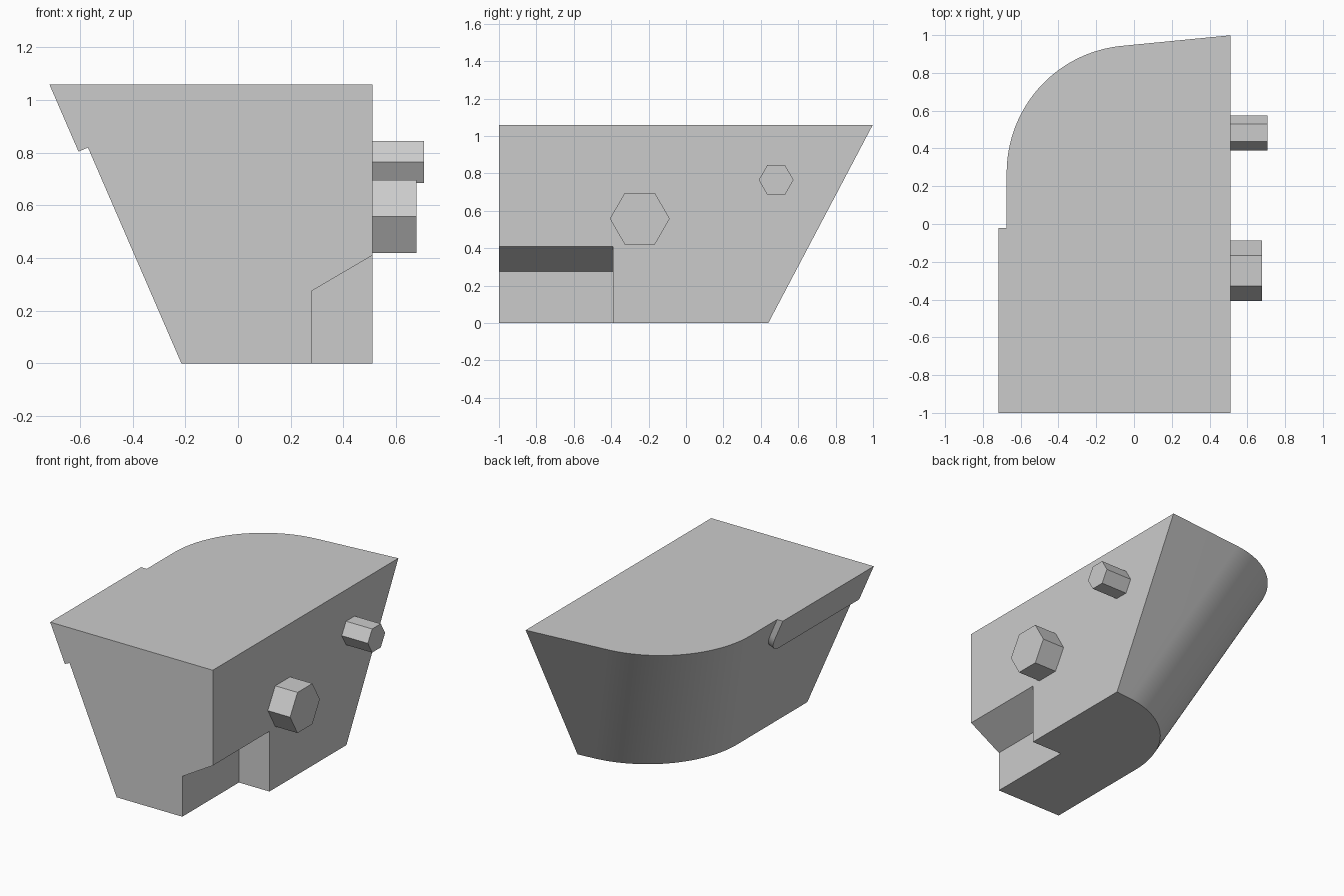
import bpy, bmesh, math
from mathutils import Vector

cube = bpy.data.objects.get("Cube")
if cube:
    bpy.data.objects.remove(cube, do_unlink=True)

HEIGHT = 1.06
SIDE = 0.51                              # flat mounting side
SHEAR = Vector((0.459, -0.514, -HEIGHT))  # top outline to bottom outline

grey = bpy.data.materials.new("plain grey")
grey.use_nodes = True
grey.diffuse_color = (0.6, 0.6, 0.6, 1)
bsdf = next(n for n in grey.node_tree.nodes if n.type == 'BSDF_PRINCIPLED')
bsdf.inputs["Base Color"].default_value = grey.diffuse_color


def prism(name, outline, sweep, trims=(), smooth=False):
    """Sweep a flat outline along a vector, then trim with capped planes."""
    bm = bmesh.new()
    start = bm.faces.new([bm.verts.new(p) for p in outline])
    swept = bmesh.ops.extrude_face_region(bm, geom=[start])["geom"]
    bmesh.ops.translate(bm, vec=sweep,
                        verts=[g for g in swept if isinstance(g, bmesh.types.BMVert)])
    for point, normal in trims:
        cut = bmesh.ops.bisect_plane(
            bm, geom=bm.verts[:] + bm.edges[:] + bm.faces[:],
            plane_co=point, plane_no=normal, clear_outer=True)["geom_cut"]
        bmesh.ops.contextual_create(
            bm, geom=[g for g in cut if isinstance(g, bmesh.types.BMEdge)])
    bmesh.ops.recalc_face_normals(bm, faces=bm.faces[:])
    mesh = bpy.data.meshes.new(name)
    bm.to_mesh(mesh)
    bm.free()
    mesh.materials.append(grey)
    obj = bpy.data.objects.new(name, mesh)
    bpy.context.collection.objects.link(obj)
    bpy.ops.object.select_all(action='DESELECT')
    bpy.context.view_layer.objects.active = obj
    obj.select_set(True)
    if smooth:
        bpy.ops.object.shade_smooth_by_angle(angle=math.radians(25))
    return obj


def arc(cx, cy, r, a0, a1, steps):
    angles = [math.radians(a0 + (a1 - a0) * i / steps) for i in range(steps + 1)]
    return [(cx + r * math.cos(a), cy + r * math.sin(a)) for a in angles]


# Body: rounded outline swept at a slant, trimmed flat at the side and front
rounded = arc(0, 0.272, 0.674, 180, 95.5, 40)
outline = [(-0.674, -1.2)] + rounded + [(1.2, 1.066), (1.2, -1.2)]
body = prism("body", [(x, y, HEIGHT) for x, y in outline], SHEAR,
             [((SIDE, 0, 0), (1, 0, 0)), ((0, -1, 0), (0, -1, 0))])

# Notch under the lower front corner
notch = [(0.28, -0.2), (0.28, 0.275), (SIDE, 0.41), (0.7, 0.52), (0.7, -0.2)]
cutter = prism("notch_cutter", [(x, -1.2, z) for x, z in notch], Vector((0, 0.81, 0)))
cutter.hide_render = True
bpy.ops.object.select_all(action='DESELECT')
bpy.context.view_layer.objects.active = body
body.select_set(True)
cut = body.modifiers.new("notch", 'BOOLEAN')
cut.operation = 'DIFFERENCE'
cut.solver = 'EXACT'
cut.object = cutter
bpy.ops.object.modifier_apply(modifier=cut.name)
bpy.data.objects.remove(cutter, do_unlink=True)
bpy.ops.object.shade_smooth_by_angle(angle=math.radians(25))

# Raised plate lying on the slanted wall, with one rounded lower corner
slope = SHEAR.x / HEIGHT
normal = Vector((-1, 0, -slope)).normalized()
shape = [(-1, 1.2), (-1, 0.82)] + arc(-0.14, 0.94, 0.12, -90, 0, 12) + [(-0.02, 1.2)]
prism("side_plate", [(-0.215 - slope * z, y, z) for y, z in shape], normal * 0.039,
      [((0, 0, HEIGHT), (0, 0, 1))], smooth=True)

# Hexagonal studs on the flat side
for name, y, z, radius, length in (("front_stud", -0.247, 0.558, 0.16, 0.168),
                                   ("rear_stud", 0.482, 0.765, 0.093, 0.197)):
    ring = arc(y, z, radius, 0, 300, 5)
    prism(name, [(SIDE, py, pz) for py, pz in ring], Vector((length, 0, 0)))
